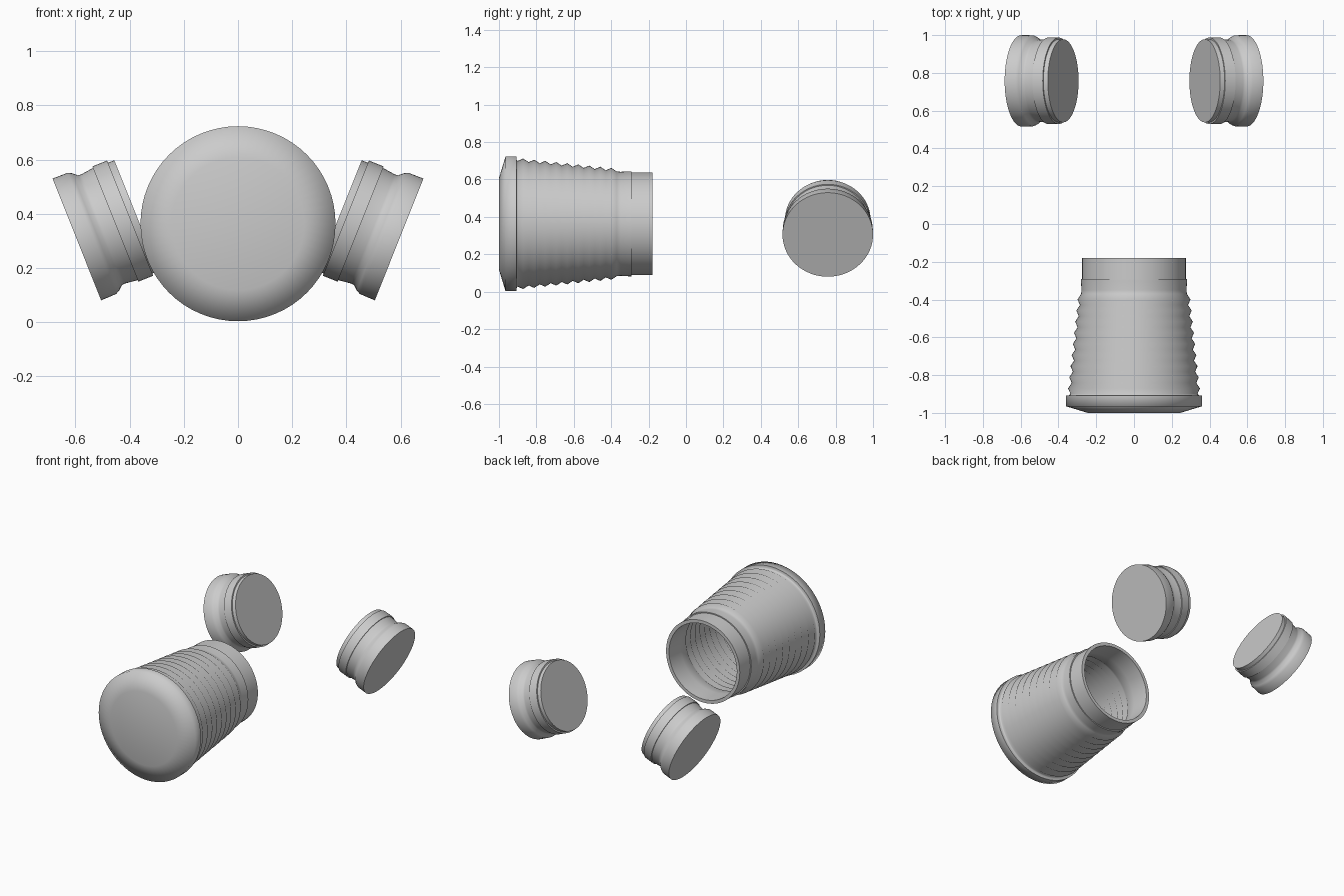
import bpy, bmesh, math
from mathutils import Vector

if "Cube" in bpy.data.objects:
    bpy.data.objects.remove(bpy.data.objects["Cube"], do_unlink=True)

SEGMENTS = 64

grey = bpy.data.materials.new("light grey plastic")
grey.use_nodes = True
colour = (0.6, 0.6, 0.6, 1)
grey.diffuse_color = colour
grey.node_tree.nodes["Principled BSDF"].inputs["Base Color"].default_value = colour


def lathe(name, profile, centre, axis, smooth_angle):
    """Turn (distance, radius) pairs around an axis and cap both ends."""
    bm = bmesh.new()
    rings = []
    for d, r in profile:
        rings.append([bm.verts.new((r * math.cos(a), r * math.sin(a), d))
                      for a in (math.tau * i / SEGMENTS for i in range(SEGMENTS))])
    for low, high in zip(rings, rings[1:]):
        for i in range(SEGMENTS):
            j = (i + 1) % SEGMENTS
            bm.faces.new((low[i], low[j], high[j], high[i]))
    bm.faces.new(rings[0])
    bm.faces.new(rings[-1])
    bmesh.ops.recalc_face_normals(bm, faces=bm.faces)
    mesh = bpy.data.meshes.new(name)
    bm.to_mesh(mesh)
    bm.free()
    mesh.materials.append(grey)
    obj = bpy.data.objects.new(name, mesh)
    bpy.context.collection.objects.link(obj)
    obj.location = centre
    obj.rotation_euler = Vector(axis).to_track_quat("Z", "Y").to_euler()
    bpy.ops.object.select_all(action="DESELECT")
    obj.select_set(True)
    bpy.context.view_layer.objects.active = obj
    bpy.ops.object.shade_smooth_by_angle(angle=math.radians(smooth_angle))
    return obj


# Tapering ribs of the sleeve: alternating valleys and crests
RIBS = 9
START, END = 0.1, 0.63
ribs = []
for i in range(2 * RIBS + 1):
    t = i / (2 * RIBS)
    crest = 0.352 - 0.056 * t
    ribs.append((START + (END - START) * t, crest - (0 if i % 2 else 0.016)))

# Hollow sleeve: capped flange, ribs, collar and open neck, then back inside
WALL = 0.02
outside = [(0, 0.245), (0.035, 0.36), (0.093, 0.36), (0.093, 0.345)]
collar = [(0.65, 0.278), (0.7, 0.281), (0.708, 0.281), (0.708, 0.274), (0.82, 0.274)]
inside = [(0.82, 0.252), (0.7, 0.252)]
inside += [(d, r - WALL) for d, r in reversed(ribs)]
inside += [(0.05, 0.33), (0.02, 0.24)]
lathe("ribbed_sleeve", outside + ribs + collar + inside, (0, -1, 0.363), (0, 1, 0), 76)

# Pair of tilted plugs: wide outer band, groove, raised band and small lip
plug = [(0, 0.242), (0.06, 0.241), (0.075, 0.233), (0.092, 0.218), (0.105, 0.217),
        (0.153, 0.223), (0.153, 0.229), (0.212, 0.229), (0.212, 0.22), (0.237, 0.22)]
for side, label in ((1, "left"), (-1, "right")):
    lathe(label + "_plug", plug, (side * 0.595, 0.758, 0.305),
          (-side * 0.928, 0, 0.371), 40)
